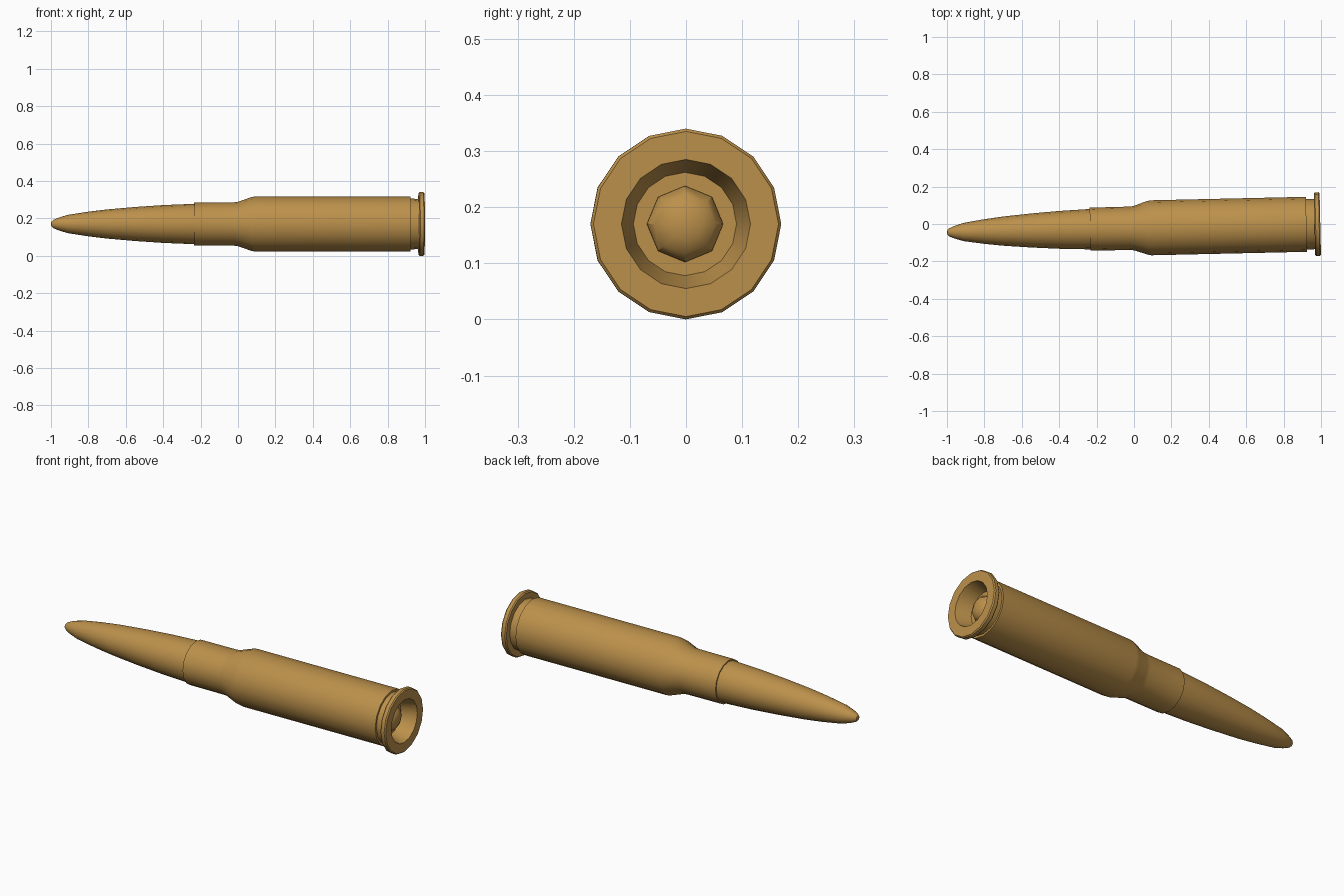
import bpy, bmesh, math
from mathutils import Matrix

if "Cube" in bpy.data.objects:
    bpy.data.objects.remove(bpy.data.objects["Cube"])

brass = bpy.data.materials.new("brass")
brass.diffuse_color = (0.50, 0.28, 0.07, 1)
brass.use_nodes = True
brass.node_tree.nodes["Principled BSDF"].inputs["Base Color"].default_value = brass.diffuse_color

# The long axis lies along x, yawed slightly about the base end
PLACE = Matrix.Translation((0.996, 0, 0.17)) @ Matrix.Rotation(0.0225, 4, 'Z') @ Matrix.Translation((-0.996, 0, 0))


def lathe(name, profile, sides=16):
    """Revolve (x, radius) points about the x axis; radius 0 makes a pole."""
    bm = bmesh.new()
    rings = []
    for x, r in profile:
        if r == 0:
            rings.append([bm.verts.new((x, 0, 0))])
        else:
            angles = [2 * math.pi * k / sides for k in range(sides)]
            rings.append([bm.verts.new((x, r * math.sin(a), r * math.cos(a))) for a in angles])
    for a, b in zip(rings, rings[1:]):
        for i in range(sides):
            j = (i + 1) % sides
            if len(a) == 1:
                bm.faces.new((a[0], b[j], b[i]))
            elif len(b) == 1:
                bm.faces.new((a[i], a[j], b[0]))
            else:
                bm.faces.new((a[i], a[j], b[j], b[i]))
    bmesh.ops.recalc_face_normals(bm, faces=bm.faces)
    bm.transform(PLACE)
    mesh = bpy.data.meshes.new(name)
    bm.to_mesh(mesh)
    bm.free()
    mesh.materials.append(brass)
    obj = bpy.data.objects.new(name, mesh)
    bpy.context.collection.objects.link(obj)
    bpy.ops.object.select_all(action='DESELECT')
    obj.select_set(True)
    bpy.context.view_layer.objects.active = obj
    bpy.ops.object.shade_smooth_by_angle(angle=math.radians(35))
    return obj


# Pointed front with a small rounded tip
lathe("pointed_tip", [
    (-1.0, 0), (-0.998, 0.013), (-0.988, 0.022), (-0.96, 0.034), (-0.91, 0.049),
    (-0.80, 0.066), (-0.70, 0.078), (-0.55, 0.091), (-0.40, 0.101), (-0.235, 0.108),
    (-0.21, 0.108), (-0.21, 0)])

# Casing: mouth, neck, shoulder, body, groove, rim and hollow base
lathe("casing", [
    (-0.21, 0.108), (-0.235, 0.108), (-0.235, 0.115), (-0.02, 0.116), (0.0, 0.119),
    (0.07, 0.143), (0.09, 0.147), (0.922, 0.147), (0.922, 0.136), (0.965, 0.134),
    (0.965, 0.165), (0.971, 0.170), (0.99, 0.170), (0.996, 0.165),
    (0.996, 0.115), (0.915, 0.092), (0.915, 0)])

# Domed disc set into the hollow base
lathe("base_dome", [
    (0.915, 0.068), (0.925, 0.068), (0.945, 0.054), (0.957, 0.030), (0.961, 0)], sides=8)
